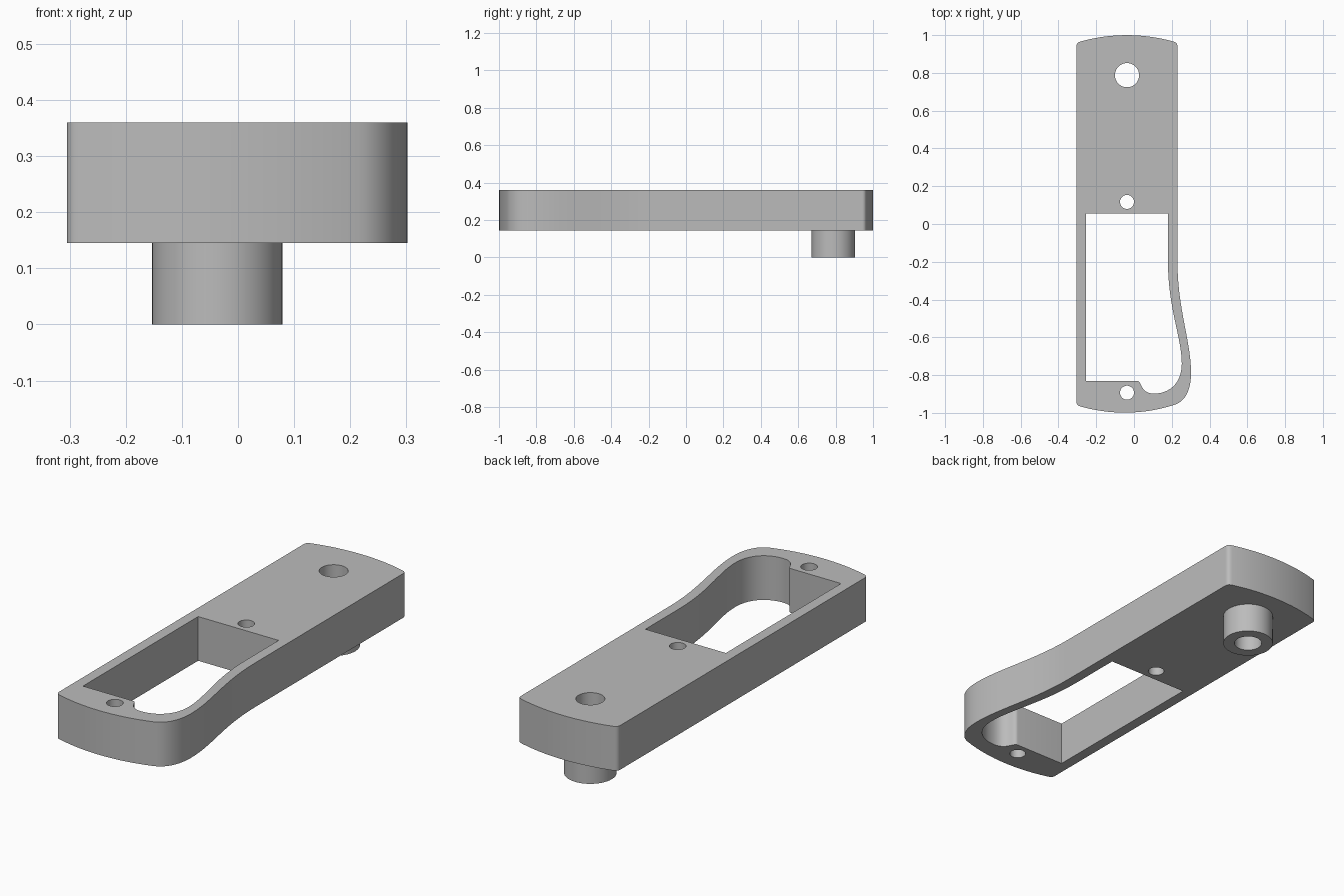
import bpy
import bmesh
import math
from mathutils import Vector
from mathutils.geometry import interpolate_bezier

cube = bpy.data.objects.get("Cube")
if cube:
    bpy.data.objects.remove(cube, do_unlink=True)

grey = bpy.data.materials.new("plain grey")
grey.use_nodes = True
colour = (0.5, 0.5, 0.5, 1)
grey.diffuse_color = colour
grey.node_tree.nodes["Principled BSDF"].inputs["Base Color"].default_value = colour

AXIS_X = -0.037
BOSS_Y = 0.788
BODY_BOTTOM, BODY_TOP = 0.145, 0.36


def circle(x, y, radius, count=48):
    return [(x + radius * math.cos(math.tau * i / count),
             y + radius * math.sin(math.tau * i / count)) for i in range(count)]


def bezier_path(start, *segments, steps=14):
    """Chain of corner points (one pair) and cubic curves (three pairs)."""
    points = [start]
    for seg in segments:
        if len(seg) == 1:
            points.append(seg[0])
        else:
            curve = interpolate_bezier(*[Vector((*p, 0)) for p in (points[-1], *seg)], steps)
            points += [(p.x, p.y) for p in curve[1:]]
    return points


def extrude_profile(name, loops, bottom, top):
    """Solid from an outer loop and hole loops."""
    curve = bpy.data.curves.new(name, "CURVE")
    curve.dimensions = "2D"
    curve.fill_mode = "BOTH"
    curve.extrude = (top - bottom) / 2
    for loop in loops:
        spline = curve.splines.new("POLY")
        spline.points.add(len(loop) - 1)
        for point, (x, y) in zip(spline.points, loop):
            point.co = (x, y, 0, 1)
        spline.use_cyclic_u = True
    temp = bpy.data.objects.new(name + "_profile", curve)
    bpy.context.collection.objects.link(temp)
    bpy.context.view_layer.update()
    graph = bpy.context.evaluated_depsgraph_get()
    mesh = bpy.data.meshes.new_from_object(temp.evaluated_get(graph))
    bpy.data.objects.remove(temp, do_unlink=True)

    bm = bmesh.new()
    bm.from_mesh(mesh)
    bmesh.ops.remove_doubles(bm, verts=bm.verts, dist=0.0002)
    bmesh.ops.translate(bm, verts=bm.verts, vec=(0, 0, (top + bottom) / 2))
    bmesh.ops.recalc_face_normals(bm, faces=bm.faces)
    bm.to_mesh(mesh)
    bm.free()

    mesh.name = name
    mesh.materials.clear()
    mesh.materials.append(grey)
    obj = bpy.data.objects.new(name, mesh)
    bpy.context.collection.objects.link(obj)
    bpy.ops.object.select_all(action="DESELECT")
    obj.select_set(True)
    bpy.context.view_layer.objects.active = obj
    bpy.ops.object.shade_smooth_by_angle(angle=math.radians(30))
    return obj


# Outer outline: bowed ends, rounded corners, swelling on the left near the front
outline = bezier_path(
    (0.23, -0.2),
    [(0.23, 0.94)],
    [(0.23, 0.955), (0.222, 0.962), (0.208, 0.966)],
    [(0.05, 1.011), (-0.125, 1.011), (-0.283, 0.966)],
    [(-0.297, 0.962), (-0.305, 0.955), (-0.305, 0.94)],
    [(-0.305, -0.94)],
    [(-0.305, -0.955), (-0.297, -0.962), (-0.283, -0.966)],
    [(-0.125, -1.011), (0.05, -1.011), (0.215, -0.957)],
    [(0.27, -0.94), (0.302, -0.88), (0.302, -0.79)],
    [(0.302, -0.62), (0.23, -0.45), (0.23, -0.2)],
)[:-1]

# Window that follows the swelling, with a scooped front corner
window = bezier_path(
    (0.18, 0.055),
    [(-0.253, 0.055)],
    [(-0.253, -0.83)],
    [(0.015, -0.83)],
    [(0.045, -0.83), (0.03, -0.897), (0.105, -0.898)],
    [(0.19, -0.898), (0.253, -0.84), (0.253, -0.74)],
    [(0.253, -0.6), (0.18, -0.45), (0.18, -0.2)],
)

# Body plate with window, bore and two screw holes
bore = circle(AXIS_X, BOSS_Y, 0.064)
extrude_profile(
    "body_plate",
    [outline, window, bore, circle(AXIS_X, 0.117, 0.037), circle(AXIS_X, -0.893, 0.037)],
    BODY_BOTTOM, BODY_TOP)

# Hollow boss under the rear end
extrude_profile("pivot_boss", [circle(AXIS_X, BOSS_Y, 0.116), bore], 0, BODY_BOTTOM)
